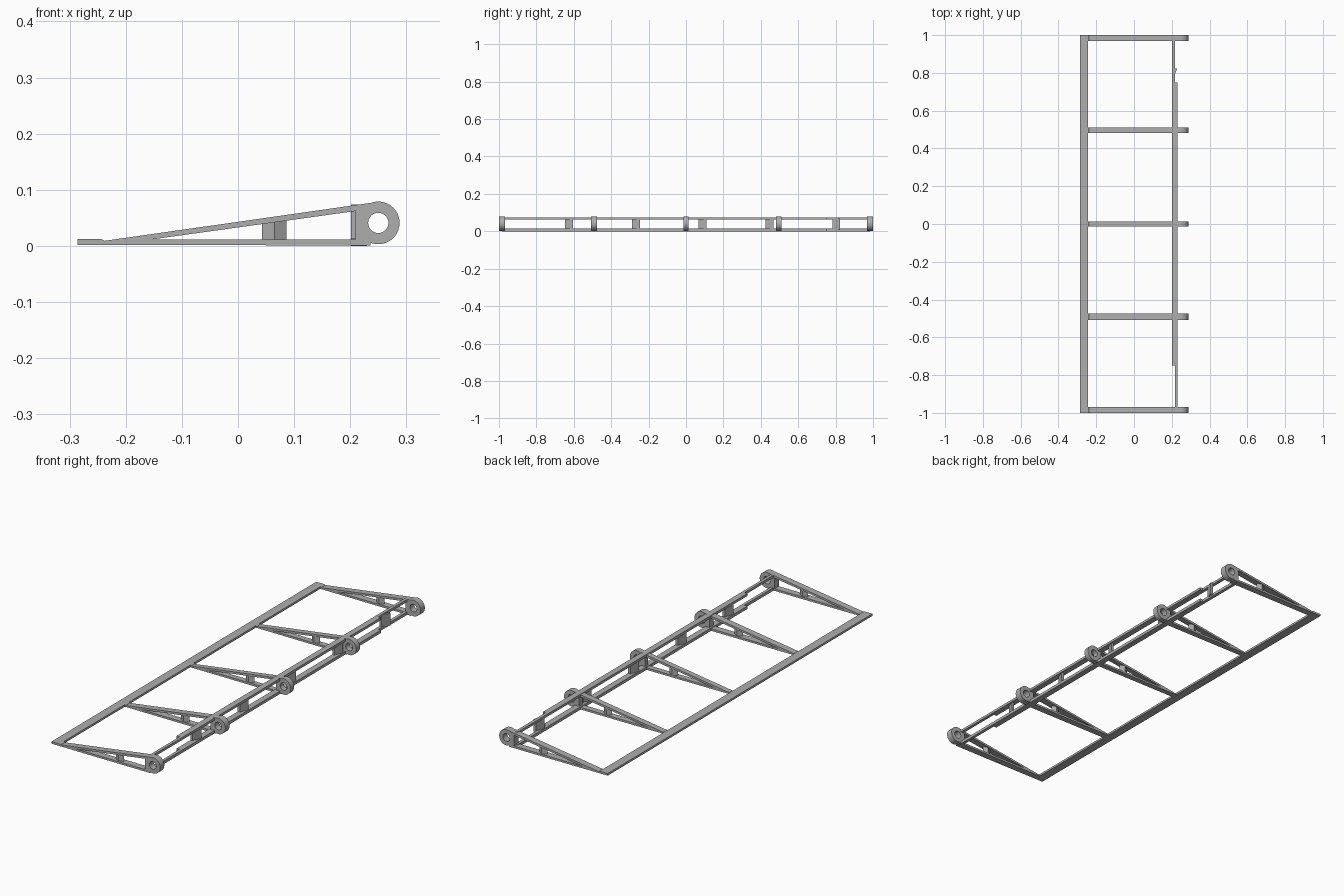
import bpy, bmesh, math

cube = bpy.data.objects.get("Cube")
if cube:
    bpy.data.objects.remove(cube)

grey = bpy.data.materials.new("plain_grey")
grey.use_nodes = True
colour = (0.42, 0.42, 0.42, 1)
grey.diffuse_color = colour
grey.node_tree.nodes["Principled BSDF"].inputs["Base Color"].default_value = colour


def add_object(name, mesh):
    obj = bpy.data.objects.new(name, mesh)
    bpy.context.collection.objects.link(obj)
    mesh.materials.clear()
    mesh.materials.append(grey)
    return obj


def prism(name, outline, low, high):
    """Upright prism over an x, y outline; high may be a function of x."""
    top = high if callable(high) else lambda x: high
    bm = bmesh.new()
    lower = [bm.verts.new((x, y, low)) for x, y in outline]
    upper = [bm.verts.new((x, y, top(x))) for x, y in outline]
    bm.faces.new(lower[::-1])
    bm.faces.new(upper)
    n = len(outline)
    for i in range(n):
        j = (i + 1) % n
        bm.faces.new((lower[i], lower[j], upper[j], upper[i]))
    bmesh.ops.recalc_face_normals(bm, faces=bm.faces)
    mesh = bpy.data.meshes.new(name)
    bm.to_mesh(mesh)
    bm.free()
    return add_object(name, mesh)


def strip(name, x0, x1, y0, y1, low, high):
    return prism(name, [(x0, y0), (x1, y0), (x1, y1), (x0, y1)], low, high)


def arc(cx, cz, radius, start, end, steps):
    angles = [math.radians(start + (end - start) * i / steps) for i in range(steps + 1)]
    return [(cx + radius * math.cos(a), cz + radius * math.sin(a)) for a in angles]


def plate(name, loops, y, width):
    """Extruded x, z outline with holes, standing across the y axis."""
    curve = bpy.data.curves.new(name + "_outline", "CURVE")
    curve.dimensions = "2D"
    curve.fill_mode = "BOTH"
    curve.extrude = width / 2
    for loop in loops:
        spline = curve.splines.new("POLY")
        spline.points.add(len(loop) - 1)
        for point, (x, z) in zip(spline.points, loop):
            point.co = (x, z, 0, 1)
        spline.use_cyclic_u = True
    helper = bpy.data.objects.new(name + "_outline", curve)
    bpy.context.collection.objects.link(helper)
    bpy.context.view_layer.update()
    mesh = bpy.data.meshes.new_from_object(helper.evaluated_get(bpy.context.evaluated_depsgraph_get()))
    bpy.data.objects.remove(helper)
    obj = add_object(name, mesh)
    obj.rotation_euler.x = math.pi / 2
    obj.location.y = y
    bpy.context.view_layer.objects.active = obj
    obj.select_set(True)
    bpy.ops.object.shade_smooth_by_angle(angle=math.radians(30))
    obj.select_set(False)


# Ribs: tapered frame with a triangular opening and a hinge eye
eye = (0.25, 0.041)
outer = [(-0.286, 0.002), (0.1, 0.001), (0.236, 0.001)]
outer += arc(*eye, 0.038, -112, 112, 36)
outer += [(0.232, 0.076), (-0.238, 0.009), (-0.243, 0.012), (-0.286, 0.012)]
opening = [(-0.157, 0.011), (0.209, 0.011), (0.209, 0.062)]
hole = arc(*eye, 0.018, 0, 350, 35)
ribs = [(-0.984, 0.032), (-0.491, 0.032), (0, 0.026), (0.496, 0.028), (0.984, 0.032)]
for i, (y, width) in enumerate(ribs):
    plate(f"rib_{i + 1}", [outer, opening, hole], y, width)
    # Diamond post between the rib's upper and lower bars
    prism(f"rib_post_{i + 1}",
          [(0.043, y), (0.065, y - 0.013), (0.086, y), (0.065, y + 0.013)],
          0.006, lambda x: 0.036 + 0.142 * x)

# Trailing edge
strip("trailing_edge", -0.286, -0.243, -1, 1, 0.002, 0.012)

# Spar caps: two staggered strips above and below
for level, low, high in (("lower", 0, 0.014), ("upper", 0.062, 0.074)):
    strip(f"{level}_spar_rear_strip", 0.201, 0.216, -0.75, 0.985, low, high)
    strip(f"{level}_spar_front_strip", 0.216, 0.230, -0.985, 0.75, low, high)

# Spar posts, slanted across the spar
for i in range(5):
    y = -0.625 + 0.357 * i
    prism(f"spar_post_{i + 1}",
          [(0.201, y - 0.021), (0.212, y - 0.021), (0.229, y + 0.021), (0.216, y + 0.021)],
          0.008, 0.068)
